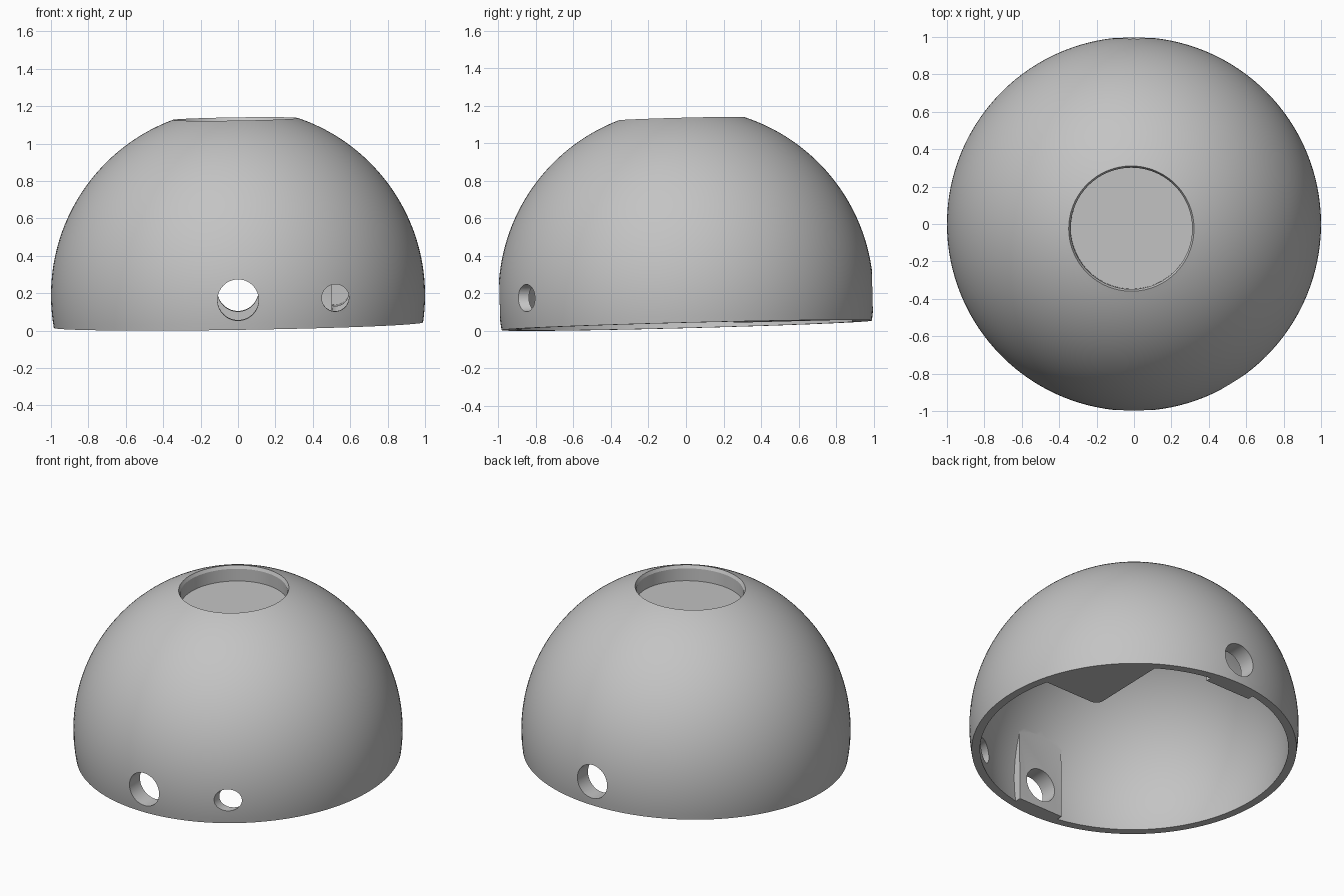
import bpy, bmesh, math
from mathutils import Matrix, Vector

if "Cube" in bpy.data.objects:
    bpy.data.objects.remove(bpy.data.objects["Cube"], do_unlink=True)

BASE = -0.16      # base plane, measured from the sphere centre
INNER = 0.95      # cavity radius
RIM = 0.335       # outer radius of the top recess

grey = bpy.data.materials.new("plain grey")
grey.use_nodes = True
colour = (0.55, 0.55, 0.55, 1)
grey.diffuse_color = colour
grey.node_tree.nodes["Principled BSDF"].inputs["Base Color"].default_value = colour


def finish(bm, name):
    bmesh.ops.recalc_face_normals(bm, faces=bm.faces[:])
    mesh = bpy.data.meshes.new(name)
    bm.to_mesh(mesh)
    bm.free()
    mesh.materials.append(grey)
    obj = bpy.data.objects.new(name, mesh)
    bpy.context.collection.objects.link(obj)
    return obj


def lathe(name, profile, steps=128):
    bm = bmesh.new()
    verts = [bm.verts.new((r, 0, z)) for r, z in profile]
    edges = [bm.edges.new(pair) for pair in zip(verts, verts[1:])]
    bmesh.ops.spin(bm, geom=verts + edges, cent=(0, 0, 0), axis=(0, 0, 1),
                   angle=math.tau, steps=steps)
    bmesh.ops.remove_doubles(bm, verts=bm.verts[:], dist=1e-5)
    return finish(bm, name)


def arc(radius, z_low, r_top, steps=40):
    """Points on a sphere from a low height up to a top radius."""
    a, b = math.asin(z_low / radius), math.acos(r_top / radius)
    angles = [a + (b - a) * i / steps for i in range(steps + 1)]
    return [(radius * math.cos(t), radius * math.sin(t)) for t in angles]


def box(name, low, high, corner=0):
    low, high = Vector(low), Vector(high)
    bm = bmesh.new()
    bmesh.ops.create_cube(bm, size=1, matrix=Matrix.Translation((low + high) / 2)
                          @ Matrix.Diagonal((*(high - low), 1)))
    if corner:
        upright = [e for e in bm.edges
                   if abs(e.verts[0].co.z - e.verts[1].co.z) > 0.1]
        bmesh.ops.bevel(bm, geom=upright, offset=corner, segments=6,
                        profile=0.5, affect='EDGES')
    return finish(bm, name)


def drill(name, x, radius, y0, y1):
    bm = bmesh.new()
    place = Matrix.Translation((x, (y0 + y1) / 2, 0)) @ Matrix.Rotation(math.pi / 2, 4, 'X')
    bmesh.ops.create_cone(bm, cap_ends=True, segments=64, radius1=radius,
                          radius2=radius, depth=y1 - y0, matrix=place)
    return finish(bm, name)


def cut(target, tool):
    mod = target.modifiers.new("cut", 'BOOLEAN')
    mod.operation = 'DIFFERENCE'
    mod.solver = 'EXACT'
    mod.object = tool
    bpy.context.view_layer.objects.active = target
    bpy.ops.object.modifier_apply(modifier=mod.name)
    bpy.data.objects.remove(tool, do_unlink=True)


# Dome with the chamfered round recess on top
dome = lathe("dome_shell", [(0, BASE)] + arc(1, BASE, RIM)
             + [(RIM - 0.01, 0.922), (RIM - 0.01, 0.84), (0, 0.84)])

# Hollow inside, leaving a thick floor under the recess
cavity = lathe("cavity", [(0, -0.35)] + arc(INNER, -0.35, 0.4)
               + [(0.4, 0.79), (0, 0.79)])

# Solid pads left standing inside: front and back flats, and a corner block
for side in (-1, 1):
    ys = sorted((side * 0.882, side * 1.2))
    cut(cavity, box("hole_pad", (-0.165, ys[0], -0.5), (0.165, ys[1], 0.9)))
cut(cavity, box("corner_block", (0.5, 0.25, -0.5), (1.3, 1.3, 0.36), corner=0.05))
cut(dome, cavity)

# Through hole from front to back, and the smaller offset hole
cut(dome, drill("main_hole", 0, 0.11, -1.3, 1.3))
cut(dome, drill("small_hole", 0.52, 0.0725, -1.3, 0.5))

# Slight lean of the whole body, set down on the ground
lean = Matrix.Rotation(-0.015, 4, 'Y') @ Matrix.Rotation(0.026, 4, 'X')
dome.data.transform(lean)
lowest = min(v.co.z for v in dome.data.vertices)
dome.data.transform(Matrix.Translation((0, 0, -lowest)))

bpy.ops.object.select_all(action='DESELECT')
dome.select_set(True)
bpy.context.view_layer.objects.active = dome
bpy.ops.object.shade_smooth_by_angle(angle=math.radians(25))
